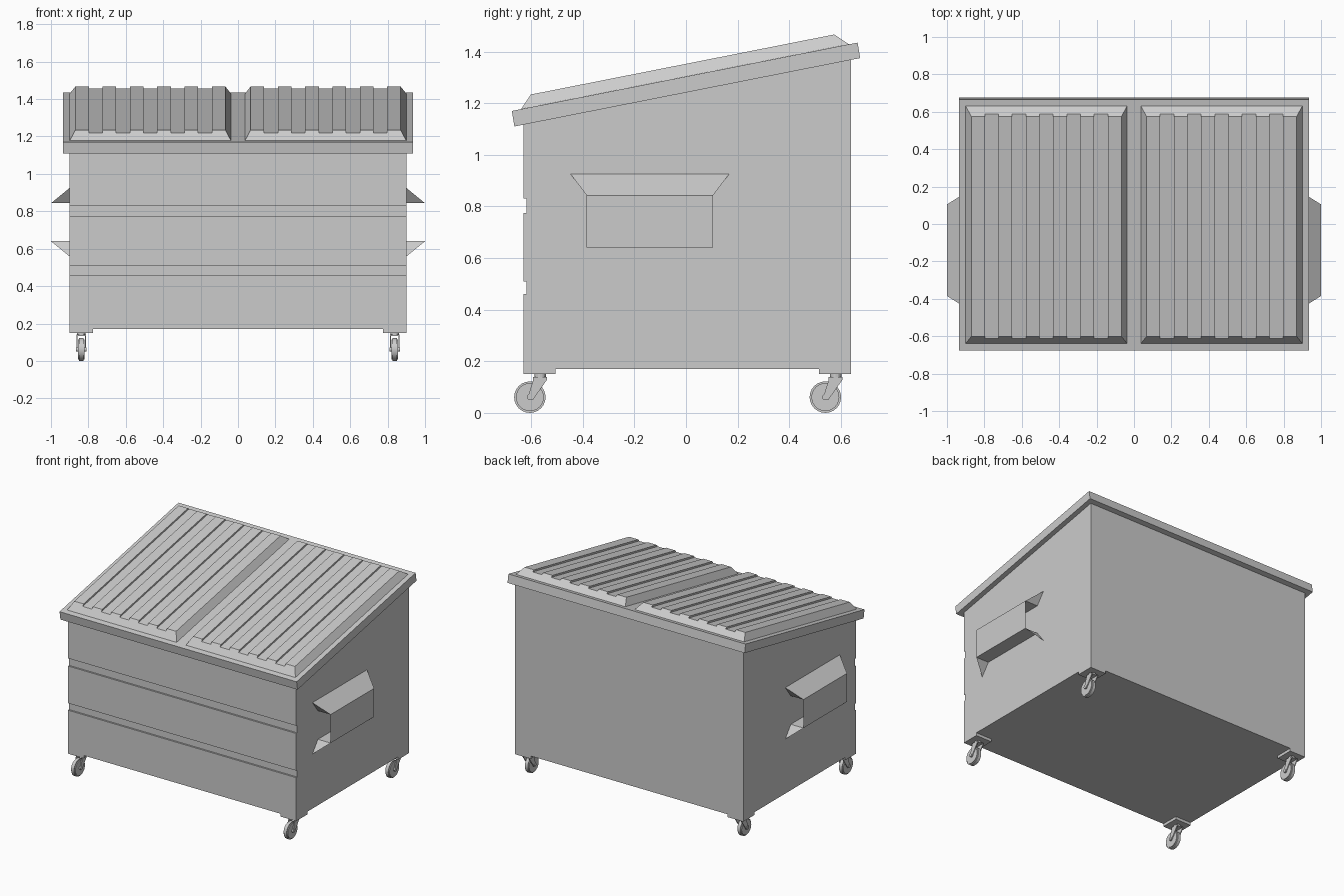
import bpy, bmesh, math
from mathutils import Vector, Matrix

if "Cube" in bpy.data.objects:
    bpy.data.objects.remove(bpy.data.objects["Cube"])

grey = bpy.data.materials.new("painted_grey")
grey.use_nodes = True
grey.diffuse_color = (0.6, 0.6, 0.6, 1)
grey.node_tree.nodes["Principled BSDF"].inputs["Base Color"].default_value = (0.6, 0.6, 0.6, 1)


def finish(name, bm, smooth=False):
    bmesh.ops.remove_doubles(bm, verts=bm.verts, dist=0.0001)
    bmesh.ops.recalc_face_normals(bm, faces=bm.faces)
    mesh = bpy.data.meshes.new(name)
    bm.to_mesh(mesh)
    bm.free()
    obj = bpy.data.objects.new(name, mesh)
    bpy.context.collection.objects.link(obj)
    mesh.materials.append(grey)
    if smooth:
        bpy.ops.object.select_all(action='DESELECT')
        obj.select_set(True)
        bpy.context.view_layer.objects.active = obj
        bpy.ops.object.shade_smooth_by_angle(angle=math.radians(35))
    return obj


def add_prism(bm, profile, x0, x1):
    """Extrude a (y, z) profile from x0 to x1."""
    face = bm.faces.new([bm.verts.new((x0, y, z)) for y, z in profile])
    ext = bmesh.ops.extrude_face_region(bm, geom=[face], use_keep_orig=True)
    moved = [g for g in ext["geom"] if isinstance(g, bmesh.types.BMVert)]
    bmesh.ops.translate(bm, verts=moved, vec=(x1 - x0, 0, 0))


def rect(y0, y1, z0, z1):
    return [(y0, z0), (y1, z0), (y1, z1), (y0, z1)]


def prism(name, profile, x0, x1):
    bm = bmesh.new()
    add_prism(bm, profile, x0, x1)
    return finish(name, bm)


# Body: side profile with two recessed bands in the front wall
FRONT, BACK, HALF = -0.63, 0.64, 0.9
body = [(BACK, 0.17), (BACK, 1.39), (FRONT, 1.14)]
for low, high in ((0.775, 0.83), (0.46, 0.51)):
    body += [(FRONT, high), (FRONT + 0.012, high), (FRONT + 0.012, low), (FRONT, low)]
body.append((FRONT, 0.17))
prism("body", body, -HALF, HALF)

# Sloped rim plate
prism("rim", [(-0.665, 1.11), (0.675, 1.375), (0.665, 1.435), (-0.675, 1.17)], -0.935, 0.935)

# Ribbed lids: bevelled slabs whose height alternates across x
SLOPE = math.atan2(0.265, 1.34)
LID_LEN, LID_H, GROOVE, RIBS = 1.295, 0.048, 0.012, 11


def lid(name, x0, x1):
    bm = bmesh.new()
    a, b = x0 + 0.03, x1 - 0.03
    stations = [(x0, 0)]
    for i in range(RIBS):
        h = LID_H - GROOVE * (i % 2)
        stations += [(a + (b - a) * (i + t) / RIBS, h) for t in (0, 1)]
    stations.append((x1, 0))
    rows = []
    for x, h in stations:
        half = LID_LEN / 2
        points = [(-half, 0), (-half + h, h), (half - h, h), (half, 0)]
        rows.append([bm.verts.new((x, y, z)) for y, z in points])
    for r, s in zip(rows, rows[1:]):
        for k in range(4):
            n = (k + 1) % 4
            bm.faces.new((r[k], r[n], s[n], s[k]))
    bmesh.ops.dissolve_degenerate(bm, edges=bm.edges, dist=0.0001)
    obj = finish(name, bm)
    obj.matrix_world = Matrix.Translation((0, -0.004, 1.303)) @ Matrix.Rotation(SLOPE, 4, 'X')


lid("right_lid", -0.9, -0.037)
lid("left_lid", 0.037, 0.9)


# Fork pockets: open tunnels with a sloped hood and flared corner gussets
def fork_pocket(name, side):
    bm = bmesh.new()
    y0, y1, z0, z1 = -0.385, 0.105, 0.64, 0.843
    flare_y, flare_z = 0.062, 0.082
    wall, outer = side * HALF, side * 1.0

    def add(*points):
        bm.faces.new([bm.verts.new(p) for p in points])

    add(*[(outer, y, z) for y, z in rect(y0, y1, z0, z1)])
    for z in (z0, z1):
        add((wall, y0, z), (wall, y1, z), (outer, y1, z), (outer, y0, z))
    top = z1 + flare_z
    add((outer, y0, z1), (outer, y1, z1), (wall, y1 + flare_y, top), (wall, y0 - flare_y, top))
    for y, dy in ((y0, -flare_y), (y1, flare_y)):
        for z, dz in ((z0, -flare_z), (z1, flare_z)):
            add((wall, y, z), (outer, y, z), (wall, y + dy, z + dz))
    finish(name, bm)


# Casters: wheel, hub, two fork arms and a swivel plate
def add_cylinder(bm, radius, width, centre, axis='X', segments=24):
    turn = Matrix.Rotation(math.pi / 2, 4, 'Y') if axis == 'X' else Matrix()
    bmesh.ops.create_cone(bm, cap_ends=True, segments=segments, radius1=radius, radius2=radius,
                          depth=width, matrix=Matrix.Translation(centre) @ turn)


def caster(name, x, y):
    bm = bmesh.new()
    z = 0.061
    add_cylinder(bm, 0.061, 0.022, (x, y, z))
    add_cylinder(bm, 0.054, 0.034, (x, y, z))
    add_cylinder(bm, 0.012, 0.056, (x, y, z), segments=12)
    finish(name + "_wheel", bm, True)
    bm = bmesh.new()
    arm = [(y - 0.01, z - 0.006), (y + 0.012, z - 0.01), (y + 0.066, 0.128),
           (y + 0.066, 0.14), (y + 0.012, 0.14), (y + 0.012, 0.125)]
    for s in (-1, 1):
        add_prism(bm, arm, x + s * 0.02, x + s * 0.026)
    add_prism(bm, rect(y + 0.012, y + 0.066, 0.134, 0.14), x - 0.026, x + 0.026)
    add_cylinder(bm, 0.022, 0.018, (x, y + 0.04, 0.146), 'Z', 16)
    finish(name + "_fork", bm)


for side, label in ((-1, "right"), (1, "left")):
    fork_pocket(label + "_fork_pocket", side)
    for end, y0, wheel_y in (("front", FRONT, -0.605), ("back", BACK - 0.125, 0.54)):
        prism(f"{end}_{label}_corner_pad", rect(y0, y0 + 0.125, 0.15, 0.172),
              side * 0.775, side * HALF)
        caster(f"{end}_{label}_caster", side * 0.838, wheel_y)
